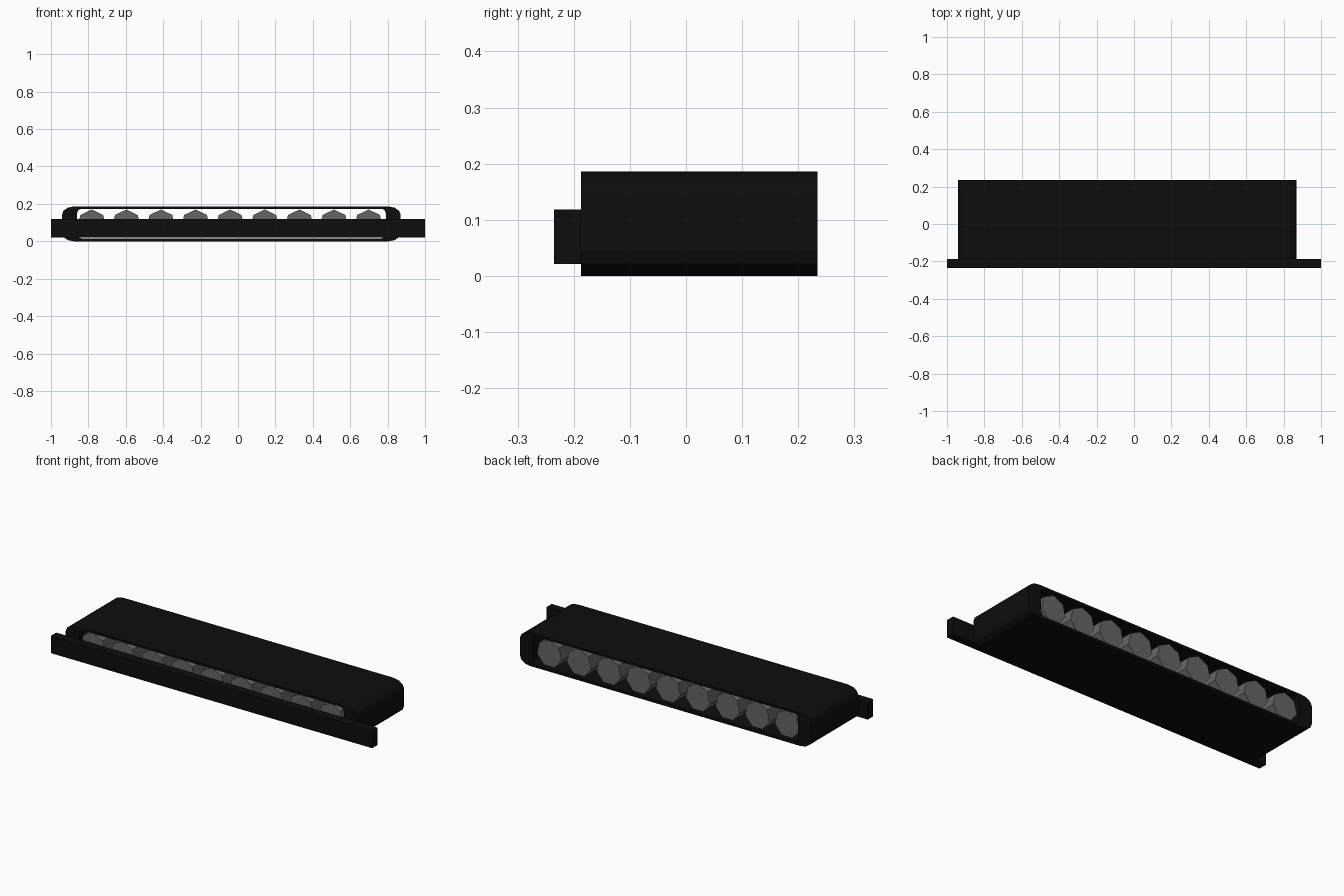
import bpy, bmesh, math
from mathutils import Matrix

if "Cube" in bpy.data.objects:
    bpy.data.objects.remove(bpy.data.objects["Cube"])


def material(name, v):
    m = bpy.data.materials.new(name)
    m.diffuse_color = (v, v, v, 1)
    m.use_nodes = True
    m.node_tree.nodes["Principled BSDF"].inputs["Base Color"].default_value = m.diffuse_color
    return m


BLACK = material("black", 0.004)
GREY = material("grey", 0.13)


def finish(name, bm, mat):
    bmesh.ops.recalc_face_normals(bm, faces=bm.faces)
    me = bpy.data.meshes.new(name)
    bm.to_mesh(me)
    bm.free()
    ob = bpy.data.objects.new(name, me)
    me.materials.append(mat)
    bpy.context.collection.objects.link(ob)
    return ob


def rounded_profile(x0, x1, z0, z1, rx, rz, steps):
    """Rounded rectangle in the xz plane."""
    pts = []
    corners = [(x1 - rx, z1 - rz, 0), (x0 + rx, z1 - rz, 90),
               (x0 + rx, z0 + rz, 180), (x1 - rx, z0 + rz, 270)]
    for cx, cz, a0 in corners:
        for i in range(steps + 1):
            a = math.radians(a0 + 90 * i / steps)
            pts.append((cx + rx * math.cos(a), cz + rz * math.sin(a)))
    return pts


# Belt: closed loop, thin above and below, thick at the ends
Y0, Y1 = -0.187, 0.234
outer = rounded_profile(-0.942, 0.87, 0.0, 0.186, 0.065, 0.045, 3)
inner = rounded_profile(-0.86, 0.79, 0.016, 0.174, 0.025, 0.025, 3)
bm = bmesh.new()
rings = [[bm.verts.new((x, y, z)) for x, z in prof]
         for prof, y in ((outer, Y0), (outer, Y1), (inner, Y1), (inner, Y0))]
n = len(outer)
for k in range(4):
    a, b = rings[k], rings[(k + 1) % 4]
    for i in range(n):
        j = (i + 1) % n
        bm.faces.new((a[i], a[j], b[j], b[i]))
finish("belt", bm, BLACK)

# Seven-sided rollers, slightly recessed in the belt
for i in range(9):
    bm = bmesh.new()
    bmesh.ops.create_cone(bm, cap_ends=True, segments=7,
                          radius1=0.078, radius2=0.078, depth=0.39)
    # find the vertex angle and turn one corner upward
    v = bm.verts[:][0].co
    turn = math.pi / 2 - math.atan2(v.y, v.x)
    bmesh.ops.rotate(bm, verts=bm.verts, matrix=Matrix.Rotation(turn, 3, 'Z'))
    bmesh.ops.rotate(bm, verts=bm.verts,
                     matrix=Matrix.Rotation(math.pi / 2, 3, 'X'))
    bmesh.ops.translate(bm, verts=bm.verts,
                        vec=(-0.782 + 0.185 * i, (Y0 + Y1) / 2, 0.092))
    finish(f"roller_{i + 1}", bm, GREY)

# Front guard rail
bm = bmesh.new()
bmesh.ops.create_cube(bm, size=1)
bmesh.ops.scale(bm, verts=bm.verts, vec=(2.0, 0.048, 0.097))
bmesh.ops.translate(bm, verts=bm.verts, vec=(0, -0.211, 0.0695))
finish("guard_rail", bm, BLACK)
